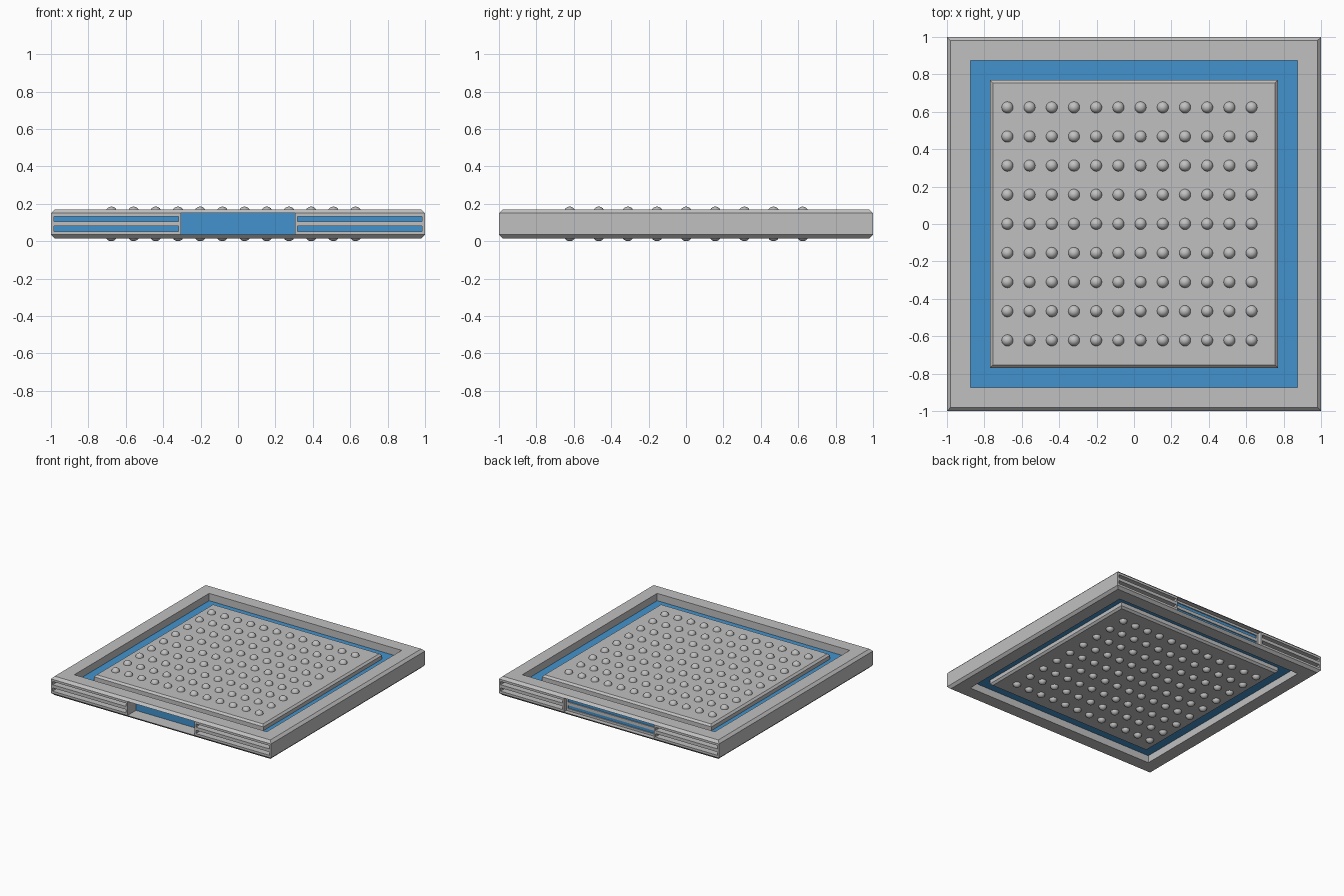
import bpy, bmesh
from mathutils import Matrix

if "Cube" in bpy.data.objects:
    bpy.data.objects.remove(bpy.data.objects["Cube"], do_unlink=True)


def material(name, color):
    m = bpy.data.materials.new(name)
    m.use_nodes = True
    m.diffuse_color = (*color, 1)
    m.node_tree.nodes["Principled BSDF"].inputs["Base Color"].default_value = (*color, 1)
    return m


GREY = material("light_grey", (0.53, 0.53, 0.53))
BLUE = material("blue", (0.055, 0.29, 0.61))


def finish(bm, name, mat):
    bmesh.ops.recalc_face_normals(bm, faces=bm.faces)
    mesh = bpy.data.meshes.new(name)
    bm.to_mesh(mesh)
    bm.free()
    mesh.materials.append(mat)
    obj = bpy.data.objects.new(name, mesh)
    bpy.context.collection.objects.link(obj)
    return obj


def add_box(bm, x, y, z):
    size = [b - a for a, b in (x, y, z)]
    mid = [(a + b) / 2 for a, b in (x, y, z)]
    bmesh.ops.create_cube(bm, size=1, matrix=Matrix.Translation(mid) @ Matrix.Diagonal((*size, 1)))


def box(name, mat, x, y, z):
    bm = bmesh.new()
    add_box(bm, x, y, z)
    return finish(bm, name, mat)


def square_sweep(name, mat, profile, ring):
    """Sweep (half width, z) points round a square; a ring closes on itself, a slab is capped."""
    bm = bmesh.new()
    corners = ((-1, -1), (1, -1), (1, 1), (-1, 1))
    loops = [[bm.verts.new((cx * h, cy * h, z)) for cx, cy in corners] for h, z in profile]
    pairs = list(zip(loops, loops[1:]))
    if ring:
        pairs.append((loops[-1], loops[0]))
    else:
        bm.faces.new(loops[0])
        bm.faces.new(loops[-1])
    for a, b in pairs:
        for i in range(4):
            j = (i + 1) % 4
            bm.faces.new((a[i], a[j], b[j], b[i]))
    return finish(bm, name, mat)


MID = 0.0925                 # middle height
LOW, HIGH = 0.035, 0.15      # straight part of the outer sides
INNER = 0.875                # frame opening
WALL = 0.985                 # inner face of the side walls

# Chamfered frame rims, mirrored about the middle height
rim = [(INNER, 0.17), (0.98, 0.17), (1, HIGH), (INNER, HIGH)]
square_sweep("upper_rim", GREY, rim, True)
square_sweep("lower_rim", GREY, [(h, 2 * MID - z) for h, z in rim], True)

# Inner lining of the opening
square_sweep("inner_lining", GREY,
             [(INNER, LOW), (INNER, HIGH), (0.88, HIGH), (0.88, LOW)], True)

# Plain side walls
for side, s in (("left", 1), ("right", -1)):
    box(side + "_wall", GREY, sorted((s * WALL, s)), (-1, 1), (LOW, HIGH))

# Blue backing behind the slots
for end, s in (("front", -1), ("back", 1)):
    box(end + "_backing", BLUE, (-WALL, WALL), sorted((s * 0.88, s * 0.89)), (LOW, HIGH))

# Slotted grilles: three bars and two end posts
BARS = ((LOW, 0.053), (0.08, 0.106), (0.132, HIGH))
POST = 0.012


def grille(name, x, y):
    bm = bmesh.new()
    for z in BARS:
        add_box(bm, x, y, z)
    for a in (x[0], x[1] - POST):
        add_box(bm, (a, a + POST), y, (LOW, HIGH))
    return finish(bm, name, GREY)


for side, s in (("left", 1), ("right", -1)):
    grille("front_grille_" + side, sorted((s * 0.305, s)), (-1, -0.89))
    grille("back_grille_" + side, sorted((s * 0.41, s)), (0.89, 1))

# Recessed centre of the back, with blue stripes
box("back_centre_block", BLUE, (-0.41, 0.41), (0.89, 0.955), (LOW, HIGH))
grille("back_centre_grille", (-0.41, 0.41), (0.95, 0.963))

# Blue core sheet
box("core_sheet", BLUE, (-INNER, INNER), (-INNER, INNER), (0.075, 0.11))

# Chamfered centre panel
square_sweep("centre_panel", GREY,
             [(0.755, 0.029), (0.77, 0.044), (0.77, 0.141), (0.755, 0.156)], False)

# Grid of round studs on both faces of the panel
R = 0.031
for name, z in (("upper_studs", 2 * MID - R), ("lower_studs", R)):
    bm = bmesh.new()
    bmesh.ops.create_uvsphere(bm, u_segments=20, v_segments=12, radius=R)
    studs = finish(bm, name, GREY)
    studs.data.shade_smooth()
    studs.location = (-0.677, -0.622, z)
    for count, step in ((12, (0.1187, 0, 0)), (9, (0, 0.1557, 0))):
        grid = studs.modifiers.new("grid", "ARRAY")
        grid.count = count
        grid.use_relative_offset = False
        grid.use_constant_offset = True
        grid.constant_offset_displace = step
